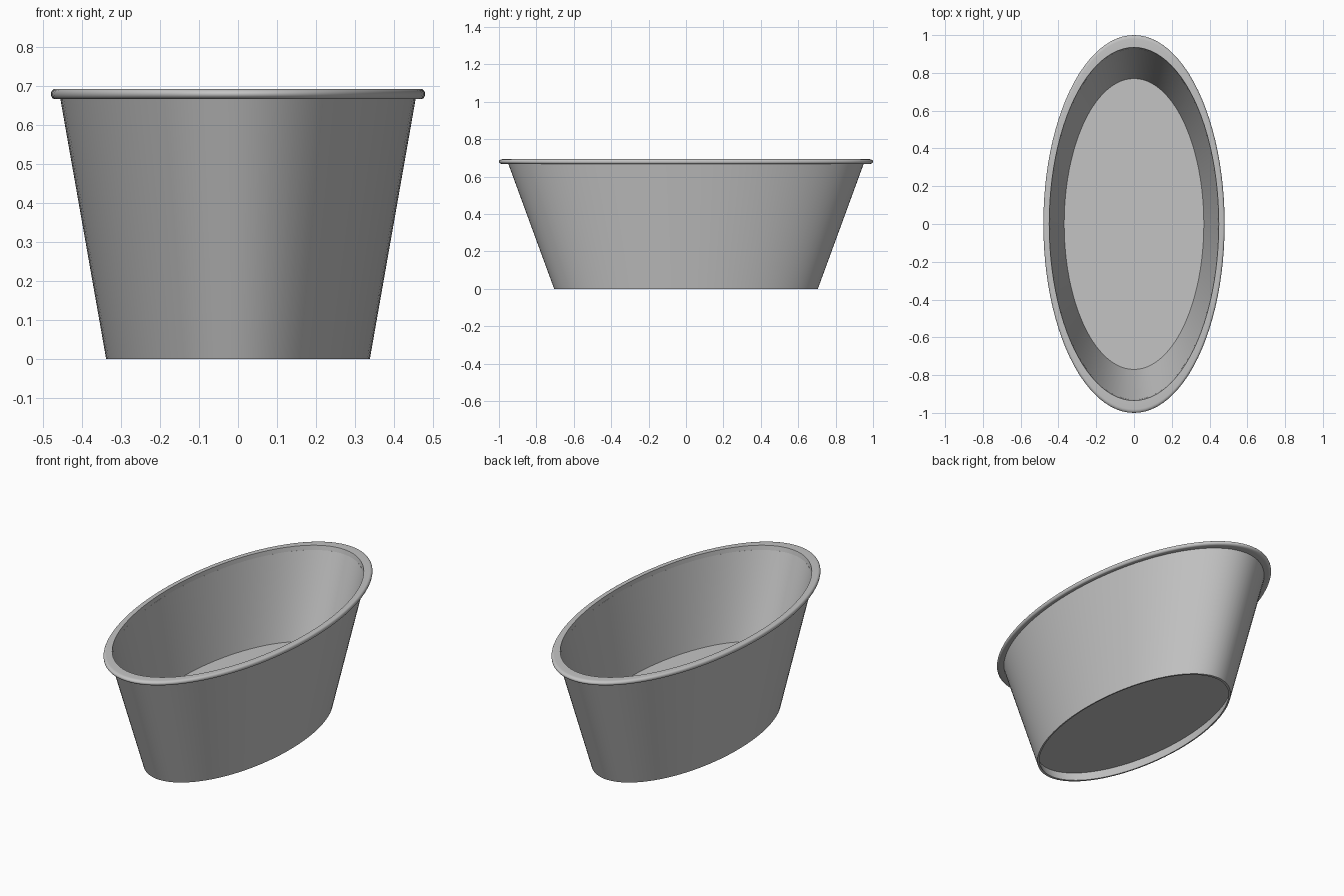
import bpy
import bmesh
from math import cos, sin, pi, radians

SEGMENTS = 96
WIDTH_RATIO = 0.48  # oval: width against length

cube = bpy.data.objects.get("Cube")
if cube:
    bpy.data.objects.remove(cube, do_unlink=True)

grey = bpy.data.materials.new("plain grey")
grey.use_nodes = True
grey.diffuse_color = (0.55, 0.55, 0.55, 1)
grey.node_tree.nodes["Principled BSDF"].inputs["Base Color"].default_value = (0.55, 0.55, 0.55, 1)


def oval_lathe(name, profile, closed=True):
    """Sweep a (radius, z) profile round an oval; an open profile is capped."""
    bm = bmesh.new()
    rings = []
    for r, z in profile:
        angles = [2 * pi * i / SEGMENTS for i in range(SEGMENTS)]
        rings.append([bm.verts.new((r * WIDTH_RATIO * cos(a), r * sin(a), z)) for a in angles])
    pairs = list(zip(rings, rings[1:]))
    if closed:
        pairs.append((rings[-1], rings[0]))
    else:
        bm.faces.new(rings[0])
        bm.faces.new(rings[-1])
    for low, high in pairs:
        for i in range(SEGMENTS):
            j = (i + 1) % SEGMENTS
            bm.faces.new((low[i], low[j], high[j], high[i]))
    bmesh.ops.recalc_face_normals(bm, faces=bm.faces)
    mesh = bpy.data.meshes.new(name)
    bm.to_mesh(mesh)
    bm.free()
    mesh.materials.append(grey)
    obj = bpy.data.objects.new(name, mesh)
    bpy.context.collection.objects.link(obj)
    bpy.ops.object.select_all(action="DESELECT")
    obj.select_set(True)
    bpy.context.view_layer.objects.active = obj
    bpy.ops.object.shade_smooth_by_angle(angle=radians(35))
    return obj


# Thin flared wall, running below the floor as a foot
oval_lathe("tub_wall", [(0.705, 0), (0.95, 0.668), (0.93, 0.668), (0.77, 0.21), (0.69, 0)])

# Raised floor with a shallow recess beneath
oval_lathe("tub_floor", [(0.713, 0.055), (0.772, 0.21)], closed=False)

# Flat rim with a rounded outer edge
edge = [(0.98 + 0.02 * cos(a), 0.68 + 0.013 * sin(a))
        for a in (-pi / 2 + pi * i / 10 for i in range(11))]
oval_lathe("tub_rim", [(0.93, 0.667)] + edge + [(0.935, 0.693)])
